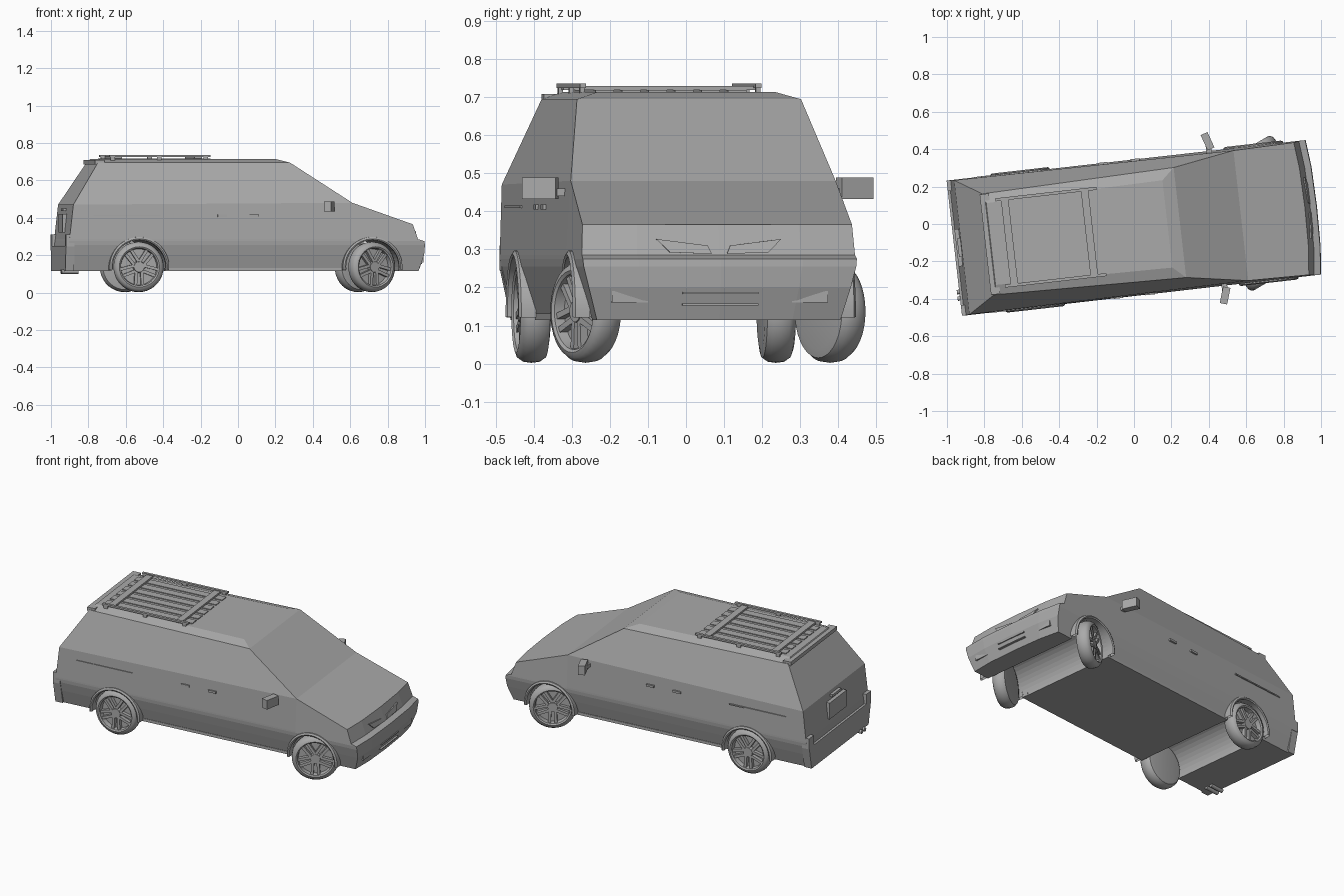
import bpy, bmesh, math
from mathutils import Matrix, Vector

if "Cube" in bpy.data.objects:
    bpy.data.objects.remove(bpy.data.objects["Cube"])

grey = bpy.data.materials.new("plain grey")
grey.use_nodes = True
GREY = (0.4, 0.4, 0.4, 1)
grey.diffuse_color = GREY
grey.node_tree.nodes["Principled BSDF"].inputs["Base Color"].default_value = GREY

# The van is parked slightly turned; parts are built along +x, then placed
PLACE = Matrix.Translation((0, -0.02, 0)) @ Matrix.Rotation(math.radians(6.5), 4, "Z")
T, R = Matrix.Translation, Matrix.Rotation


def finish(name, bm, local=Matrix(), smooth=False):
    bmesh.ops.recalc_face_normals(bm, faces=bm.faces)
    bm.transform(PLACE @ local)
    mesh = bpy.data.meshes.new(name)
    bm.to_mesh(mesh)
    bm.free()
    mesh.materials.append(grey)
    ob = bpy.data.objects.new(name, mesh)
    bpy.context.collection.objects.link(ob)
    if smooth:
        bpy.context.view_layer.objects.active = ob
        ob.select_set(True)
        bpy.ops.object.shade_smooth_by_angle(angle=math.radians(35))
        ob.select_set(False)
    return ob


def add_box(bm, lo, hi, local=Matrix()):
    lo, hi = Vector(lo), Vector(hi)
    bmesh.ops.create_cube(bm, size=1, matrix=local @ T((lo + hi) / 2)
                          @ Matrix.Diagonal((*(hi - lo), 1)))


def box(name, lo, hi, local=Matrix()):
    bm = bmesh.new()
    add_box(bm, lo, hi)
    return finish(name, bm, local)


def lathe(bm, profile, steps=36, start=0, sweep=2 * math.pi):
    """Spin (radius, outward) points round the y axis; outward is -y."""
    verts = [bm.verts.new((r, -o, 0)) for r, o in profile]
    edges = [bm.edges.new(p) for p in zip(verts, verts[1:])]
    bmesh.ops.rotate(bm, verts=verts, cent=(0, 0, 0), matrix=R(-start, 3, "Y"))
    bmesh.ops.spin(bm, geom=verts + edges, cent=(0, 0, 0), axis=(0, -1, 0),
                   angle=sweep, steps=steps)
    bmesh.ops.remove_doubles(bm, verts=bm.verts, dist=1e-4)


# Body shell: levels of (rear x, rear y, rear z, pillar y, pillar z, nose x, nose y, nose z)
LEVELS = [
    (-.955, .322, .115, .322, .115, .935, .322, .115),
    (-.955, .348, .2, .346, .2, .962, .346, .2),
    (-.953, .362, .255, .36, .255, .965, .36, .255),
    (-.950, .364, .275, .362, .275, .962, .362, .275),
    (-.948, .364, .285, .362, .285, .928, .361, .285),
    (-.927, .361, .47, .35, .48, .90, .356, .365),
]
PILLAR = .575
bm = bmesh.new()
loops = []
for rx, ry, rz, py, pz, nx, ny, nz in LEVELS:
    half = [(rx, ry, rz), (PILLAR, py, pz), (nx, ny, nz), (nx + .015, ny * .6, nz)]
    pts = half + [(nx + .02, 0, nz)] + [(x, -y, z) for x, y, z in reversed(half)]
    loops.append([bm.verts.new(p) for p in pts])
for a, b in zip(loops, loops[1:]):
    for i in range(len(a)):
        j = (i + 1) % len(a)
        bm.faces.new((a[i], a[j], b[j], b[i]))
bm.faces.new(loops[0])
belt = loops[-1]
bm.faces.new(belt[1:8])  # bonnet


def ring(rear, front, rear_y, front_y, z):
    return [bm.verts.new(p) for p in ((rear, rear_y, z), (front, front_y, z),
                                      (front, -front_y, z), (rear, -rear_y, z))]


waist = [belt[0], belt[1], belt[7], belt[8]]
eaves = ring(-.785, .247, .272, .296, .694)
crown = ring(-.77, .18, .22, .235, .713)
for a, b in ((waist, eaves), (eaves, crown)):
    for i in range(4):
        j = (i + 1) % 4
        bm.faces.new((a[i], a[j], b[j], b[i]))
bm.faces.new(crown)
body = finish("body", bm)

# Wheel wells cut straight across the body
AXLES = {"front": .683, "rear": -.572}
HUB_Z = .137
for end, ax in AXLES.items():
    bm = bmesh.new()
    bmesh.ops.create_cone(bm, cap_ends=True, segments=40, radius1=.146, radius2=.146,
                          depth=1, matrix=T((ax, 0, HUB_Z)) @ R(math.pi / 2, 4, "X"))
    cutter = finish(end + "_well_cutter", bm)
    cutter.hide_render = True
    cutter.hide_set(True)
    cut = body.modifiers.new(end + " well", "BOOLEAN")
    cut.object, cut.operation, cut.solver = cutter, "DIFFERENCE", "EXACT"

# Wheels with five split spokes, front pair steered left, plus arch lips
TYRE = [(0, -.04), (.1, -.04), (.122, -.036), (.132, -.022), (.135, 0), (.132, .022),
        (.122, .036), (.108, .041), (.1, .036), (.096, .008), (0, .008)]
LIP = [(.143, -.03), (.143, .01), (.15, .014), (.16, .008), (.162, -.03)]
for end, ax in AXLES.items():
    for side, s in (("right", 1), ("left", -1)):
        steer = R(math.radians(24), 4, "Z") if end == "front" else Matrix()
        flip = R(0 if s > 0 else math.pi, 4, "Z")
        bm = bmesh.new()
        lathe(bm, TYRE)
        finish(f"{end}_{side}_tyre", bm, T((ax, -s * .323, HUB_Z)) @ steer @ flip, True)
        bm = bmesh.new()
        for k in range(5):
            turn = R(math.pi / 2 + k * math.tau / 5, 4, "Y")
            for e in (-1, 1):
                add_box(bm, (.02, -.03, -.008), (.098, -.006, .008),
                        turn @ T((0, 0, e * .013)) @ R(e * -.06, 4, "Y"))
        bmesh.ops.create_cone(bm, cap_ends=True, segments=20, radius1=.032, radius2=.028,
                              depth=.026, matrix=T((0, -.02, 0)) @ R(math.pi / 2, 4, "X"))
        finish(f"{end}_{side}_rim", bm, T((ax, -s * .323, HUB_Z)) @ steer @ flip)
        bm = bmesh.new()
        lathe(bm, LIP, 24, -.1, math.pi + .2)
        finish(f"{end}_{side}_arch_lip", bm, T((ax, -s * .36, HUB_Z)) @ flip, True)

# Rear bumper with raised ends, tailgate fittings, roof lip, exhaust
bm = bmesh.new()
add_box(bm, (-.967, -.362, .115), (-.92, .362, .25))
for s in (-1, 1):
    add_box(bm, (-.967, s * .335 - .028, .245), (-.92, s * .335 + .028, .31))
for v in bm.verts:
    if v.co.z < .12:
        v.co.y *= .92
finish("rear_bumper", bm)
box("rear_plate_panel", (-.955, -.1, .32), (-.93, .1, .42))
box("tailgate_handle", (-.947, -.05, .435), (-.92, .05, .45))
box("roof_lip", (-.8, -.27, .685), (-.75, .27, .708))
for i, y in enumerate((-.27, -.235)):
    bm = bmesh.new()
    bmesh.ops.create_cone(bm, cap_ends=True, segments=12, radius1=.012, radius2=.012,
                          depth=.09, matrix=T((-.935, y, .112)) @ R(math.pi / 2, 4, "Y"))
    finish(f"exhaust_pipe_{i + 1}", bm, smooth=True)

# Side fittings, mirrored
for side, s in (("left", 1), ("right", -1)):
    def side_box(name, x0, x1, y0, y1, z0, z1):
        a, b = sorted((s * y0, s * y1))
        return box(f"{side}_{name}", (x0, a, z0), (x1, b, z1))
    side_box("sill", -.43, .54, .29, .33, .115, .132)
    side_box("door_track", -.82, -.46, .35, .366, .408, .415)
    side_box("rear_handle", -.15, -.1, .35, .366, .405, .418)
    side_box("front_handle", .02, .07, .35, .366, .405, .418)
    side_box("mirror_arm", .43, .46, .33, .39, .44, .46)
    box(side + "_mirror", (-.02, -.045, .432), (.02, .045, .488),
        T((.443, s * .415, 0)) @ R(s * math.radians(18), 4, "Z"))
    side_box("fog_lamp", .948, .966, .19, .285, .16, .19)
    # Grille slot following the sloping nose
    bm = bmesh.new()
    slot = [(.02, .288), (.03, .31), (.165, .327), (.13, .292)]
    f = bm.faces.new([bm.verts.new((.94 - (z - .285) * .35, s * y, z)) for y, z in slot])
    geo = bmesh.ops.extrude_face_region(bm, geom=[f])["geom"]
    bmesh.ops.translate(bm, vec=(.012, 0, 0),
                        verts=[g for g in geo if isinstance(g, bmesh.types.BMVert)])
    finish(side + "_grille_slot", bm)
    side_box("roof_rail", -.72, -.175, .224, .24, .724, .735)
    for x in (-.7, -.45, -.2):
        side_box("rail_foot", x - .012, x + .012, .226, .238, .7, .726)
for z in (.153, .183):
    box("bumper_slot", (.95, -.1, z), (.957 + (z + .03) * .12, .1, z + .005))

# Roof rack: cross bars and lengthwise slats
for name, x in (("rear", -.67), ("front", -.24)):
    box(name + "_cross_bar", (x - .02, -.23, .718), (x + .02, .23, .729))
for i in range(6):
    y = -.175 + i * .07
    box(f"roof_slat_{i + 1}", (-.73, y - .024, .709), (-.17, y + .024, .718))
